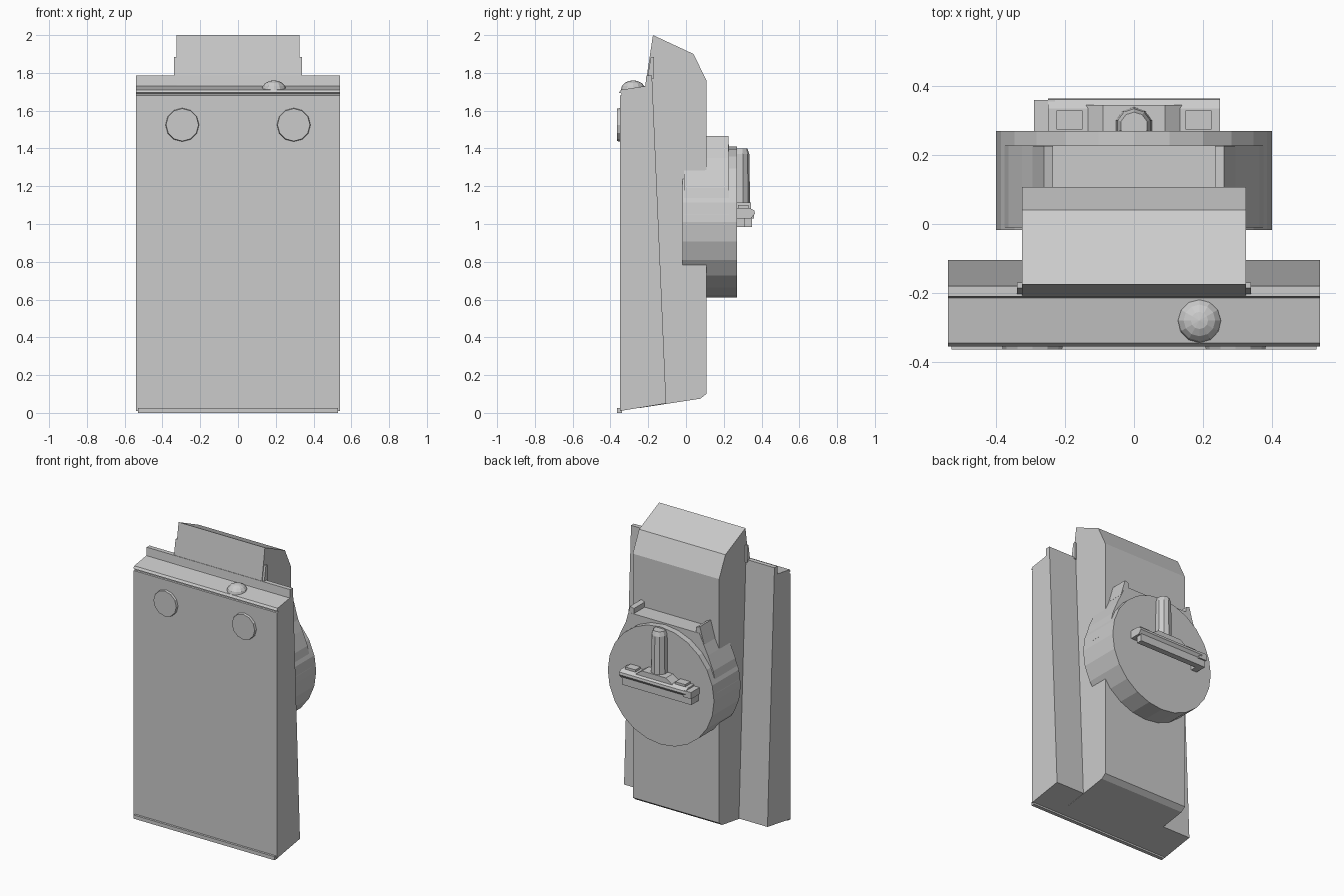
import bpy, bmesh, math
from mathutils import Matrix, Vector

if "Cube" in bpy.data.objects:
    bpy.data.objects.remove(bpy.data.objects["Cube"])


def finish(name, bm):
    bmesh.ops.recalc_face_normals(bm, faces=bm.faces)
    me = bpy.data.meshes.new(name)
    bm.to_mesh(me)
    bm.free()
    ob = bpy.data.objects.new(name, me)
    bpy.context.collection.objects.link(ob)
    return ob


def prism(name, pts, a, b, axis):
    """Extrude a profile from a to b along 'x' (y,z), 'y' (x,z) or 'z' (x,y)."""
    def place(p, d):
        return {'x': (d, p[0], p[1]), 'y': (p[0], d, p[1]), 'z': (p[0], p[1], d)}[axis]
    bm = bmesh.new()
    lo = [bm.verts.new(place(p, a)) for p in pts]
    hi = [bm.verts.new(place(p, b)) for p in pts]
    bm.faces.new(lo)
    bm.faces.new(hi)
    for i in range(len(pts)):
        j = (i + 1) % len(pts)
        bm.faces.new((lo[i], lo[j], hi[j], hi[i]))
    return finish(name, bm)


def box(name, x0, x1, y0, y1, z0, z1):
    return prism(name, [(x0, y0), (x1, y0), (x1, y1), (x0, y1)], z0, z1, 'z')


def cone(name, start, axis, length, r1, r2, sides):
    """Cylinder or cone running from start along axis."""
    d = Vector(axis)
    bm = bmesh.new()
    bmesh.ops.create_cone(bm, cap_ends=True, segments=sides, radius1=r1, radius2=r2, depth=length,
                          matrix=Matrix.Translation(Vector(start) + d * length / 2)
                          @ d.to_track_quat('Z', 'Y').to_matrix().to_4x4())
    return finish(name, bm)


# Wide front panel, with grooved top edge, ledge and raised rear rim
prism("front_panel", [(-0.35, 0.01), (-0.35, 1.68), (-0.342, 1.683), (-0.342, 1.692), (-0.355, 1.695),
                      (-0.345, 1.71), (-0.215, 1.73), (-0.21, 1.785), (-0.18, 1.785),
                      (-0.135, 0.75), (-0.105, 0.05)], -0.54, 0.54, 'x')
box("bottom_lip", -0.53, 0.53, -0.365, -0.34, 0.0, 0.025)

# Rear body with a sloped top
prism("rear_body", [(-0.25, 0.025), (-0.22, 1.70), (-0.175, 2.0), (0.04, 1.90), (0.108, 1.76),
                    (0.108, 0.10), (0.075, 0.075)], -0.325, 0.325, 'x')
for s in (-1, 1):
    prism("side_lip", [(-0.205, 1.77), (-0.186, 1.885), (-0.17, 1.885), (-0.17, 1.77)],
          s * 0.32, s * 0.34, 'x')

# Front discs and the domed button on the ledge
for s in (-1, 1):
    cone("front_disc", (s * 0.295, -0.345, 1.525), (0, -1, 0), 0.02, 0.09, 0.086, 12)
bm = bmesh.new()
bmesh.ops.create_uvsphere(bm, u_segments=12, v_segments=8, radius=0.065,
                          matrix=Matrix.Translation((0.19, -0.28, 1.71)) @ Matrix.Diagonal((1, 1, 0.78, 1)))
finish("dome_button", bm)

# Big round clip mount on the back, with angled shoulders
cone("clip_drum", (0, -0.018, 1.01), (0, 1, 0), 0.288, 0.40, 0.40, 24)
prism("clip_shoulders", [(-0.395, 1.05), (-0.365, 1.19), (-0.325, 1.285), (-0.26, 1.42), (0.26, 1.42),
                         (0.325, 1.285), (0.365, 1.19), (0.395, 1.05)], 0.10, 0.228, 'y')
for s in (-1, 1):
    prism("shoulder_wing", [(s * 0.32, 1.05), (s * 0.395, 1.05), (s * 0.365, 1.19), (s * 0.32, 1.295)],
          -0.01, 0.12, 'y')
    prism("shoulder_fin", [(s * 0.235, 1.38), (s * 0.235, 1.455), (s * 0.262, 1.465), (s * 0.295, 1.35)],
          0.10, 0.226, 'y')

# Upright pin with a tapered tip and foot
cone("pin", (0, 0.285, 1.08), (0, 0, 1), 0.29, 0.055, 0.05, 10)
cone("pin_tip", (0, 0.285, 1.37), (0, 0, 1), 0.03, 0.05, 0.04, 10)
prism("pin_foot", [(-0.14, 1.08), (-0.09, 1.115), (0.09, 1.115), (0.14, 1.08)], 0.26, 0.345, 'y')

# Cross bar with a lower flange and end hook
prism("cross_bar", [(0.26, 1.03), (0.345, 1.03), (0.365, 1.055), (0.362, 1.072), (0.335, 1.085),
                    (0.26, 1.085)], -0.25, 0.25, 'x')
box("bar_flange", -0.245, 0.235, 0.31, 0.35, 0.985, 1.04)
box("bar_end", -0.29, -0.23, 0.26, 0.36, 1.03, 1.075)
box("end_hook", -0.285, -0.24, 0.26, 0.35, 0.985, 1.04)
for s in (-1, 1):
    box("bar_pad", s * 0.15, s * 0.225, 0.275, 0.33, 1.08, 1.10)
